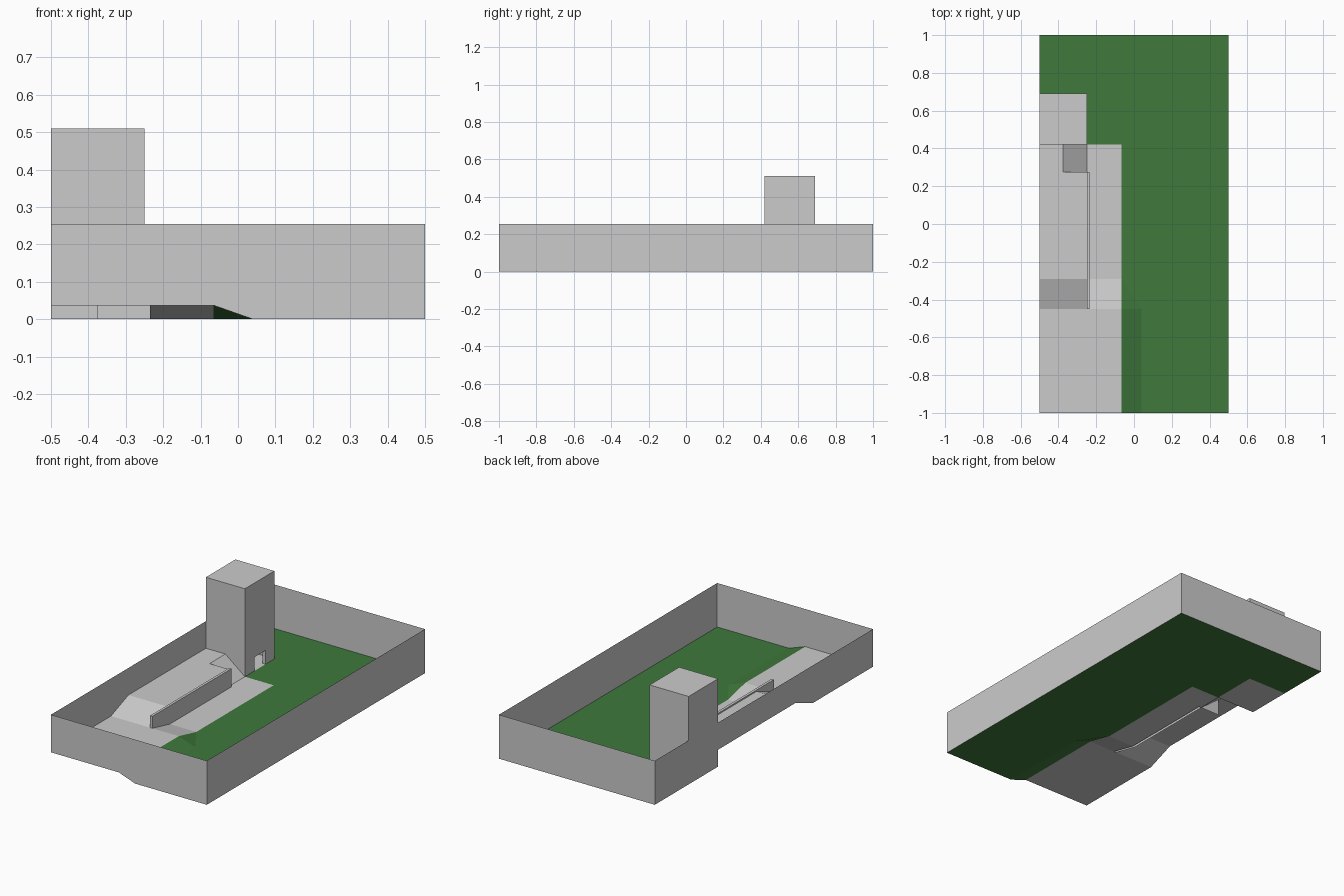
import bpy, bmesh

if "Cube" in bpy.data.objects:
    bpy.data.objects.remove(bpy.data.objects["Cube"])

# Key levels: raised front strip, upper walkway, parapet, outer wall, tower
RAISED, UPPER, PARAPET, RIM, TOWER = 0.037, 0.098, 0.106, 0.255, 0.51
# Key plan lines
L, R, F, B = -0.5, 0.5, -1.0, 1.0
XS, XP, XQ, XG, XB = -0.375, -0.25, -0.235, -0.065, 0.04
Y1, Y2, Y3, Y4, Y5 = -0.45, -0.29, 0.275, 0.42, 0.69

green = bpy.data.materials.new("grass_green")
green.diffuse_color = (0.05, 0.19, 0.045, 1)
green.use_nodes = True
green.node_tree.nodes["Principled BSDF"].inputs["Base Color"].default_value = green.diffuse_color


def sheet(name, faces, mat=None):
    bm = bmesh.new()
    for f in faces:
        bm.faces.new([bm.verts.new(p) for p in f])
    bmesh.ops.remove_doubles(bm, verts=bm.verts, dist=1e-5)
    me = bpy.data.meshes.new(name)
    bm.to_mesh(me)
    bm.free()
    ob = bpy.data.objects.new(name, me)
    bpy.context.collection.objects.link(ob)
    if mat:
        me.materials.append(mat)
    return ob


def floor(x0, x1, y0, y1, z0=0.0, z1=None):
    """Rectangle in plan, height z0 at y0 and z1 at y1."""
    z1 = z0 if z1 is None else z1
    return [(x0, y0, z0), (x1, y0, z0), (x1, y1, z1), (x0, y1, z1)]


def wall_x(x, y0, y1, z0, z1):
    return [(x, y0, z0), (x, y1, z0), (x, y1, z1), (x, y0, z1)]


def wall_y(y, x0, x1, z0, z1):
    return [(x0, y, z0), (x1, y, z0), (x1, y, z1), (x0, y, z1)]


# Grass: main field, strip behind the tower, bank beside the raised path
sheet("grass", [
    floor(XB, R, F, Y1),
    [(XB, Y1, 0), (R, Y1, 0), (R, Y4, 0), (XG, Y4, 0), (XG, Y2, 0)],
    floor(XP, R, Y4, Y5),
    floor(L, R, Y5, B),
    [(XG, F, RAISED), (XB, F, 0), (XB, Y1, 0), (XG, Y1, RAISED)],
    [(XG, Y1, RAISED), (XB, Y1, 0), (XG, Y2, 0)],
], green)

# Paving: raised front, ramp up to the walkway, ramp down to the lower path
sheet("paving", [
    floor(L, XG, F, Y1, RAISED),
    floor(L, XP, Y1, Y2, RAISED, UPPER),
    floor(L, XP, Y2, Y3, UPPER),
    floor(L, XS, Y3, Y4, UPPER),
    floor(XQ, XG, Y1, Y2, RAISED, 0),
    floor(XQ, XG, Y2, Y3),
    floor(XP, XG, Y3, Y4),
])

# Steep side ramp beside the tower and its retaining wall
sheet("side_ramp", [
    [(XS, Y3, UPPER), (XP, Y3, 0), (XP, Y4, 0), (XS, Y4, UPPER)],
    wall_y(Y3, XS, XP, 0, UPPER),
])

# Parapet between walkway and lower path, bottom follows the ramp
profile = [(Y1, RAISED), (Y2, 0), (Y3, 0), (Y3, PARAPET), (Y1, PARAPET)]
sheet("parapet", [
    [(XQ, y, z) for y, z in profile],
    [(XP, y, z) for y, z in reversed(profile)],
    floor(XP, XQ, Y1, Y3, PARAPET),
    wall_y(Y1, XP, XQ, RAISED, PARAPET),
    wall_y(Y3, XQ, XP, 0, PARAPET),
])

# Thin outer walls, bottoms follow the ground
sheet("outer_walls", [
    [(L, F, RAISED), (XG, F, RAISED), (XB, F, 0), (R, F, 0), (R, F, RIM), (L, F, RIM)],
    wall_x(R, F, B, 0, RIM),
    wall_y(B, R, L, 0, RIM),
    wall_x(L, B, Y4, 0, RIM),
    [(L, Y4, UPPER), (L, Y2, UPPER), (L, Y1, RAISED), (L, F, RAISED), (L, F, RIM), (L, Y4, RIM)],
])

# Tower with a small doorway in its right face
D0, D1, DH, XD = 0.51, 0.61, 0.08, XP - 0.02
sheet("tower", [
    wall_y(Y4, L, XP, 0, TOWER),
    wall_y(Y5, XP, L, 0, TOWER),
    wall_x(L, Y5, Y4, RIM, TOWER),
    floor(L, XP, Y4, Y5, TOWER),
    floor(L, XP, Y4, Y5, 0),
    wall_x(XP, Y4, D0, 0, TOWER),
    wall_x(XP, D1, Y5, 0, TOWER),
    wall_x(XP, D0, D1, DH, TOWER),
])
sheet("doorway_reveal", [
    wall_y(D0, XP, XD, 0, DH),
    wall_y(D1, XD, XP, 0, DH),
    floor(XD, XP, D0, D1, DH),
])
